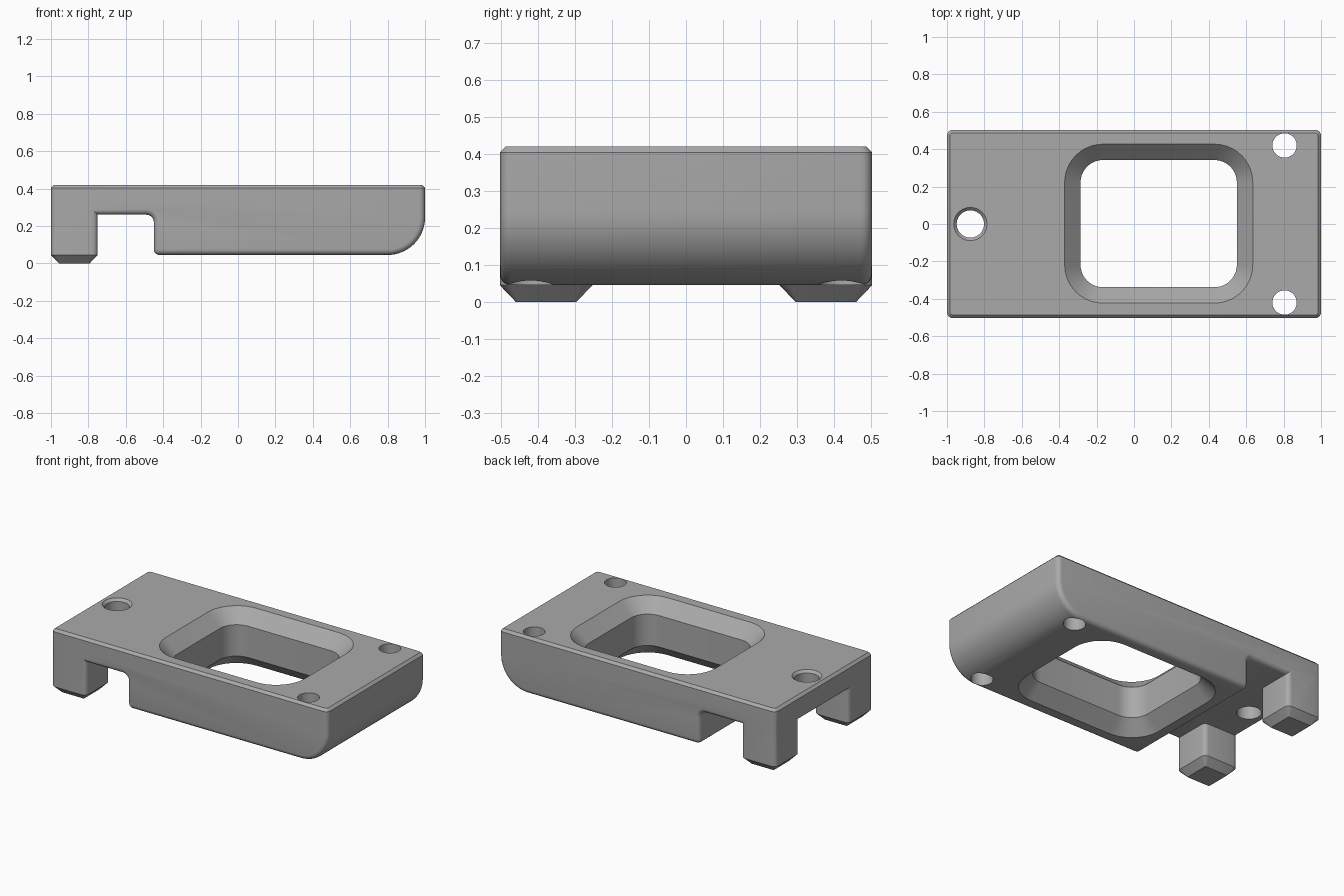
import bpy, bmesh, math
from mathutils import Vector

cube = bpy.data.objects.get("Cube")
if cube:
    bpy.data.objects.remove(cube, do_unlink=True)

TOP, BASE, LEDGE, HALF_W = 0.42, 0.045, 0.26, 0.503
FILLET = 0.03

grey = bpy.data.materials.new("plain grey")
grey.use_nodes = True
grey.diffuse_color = (0.4, 0.4, 0.4, 1)
grey.node_tree.nodes["Principled BSDF"].inputs["Base Color"].default_value = (0.4, 0.4, 0.4, 1)


def make_object(name, bm):
    bmesh.ops.recalc_face_normals(bm, faces=bm.faces[:])
    mesh = bpy.data.meshes.new(name)
    bm.to_mesh(mesh)
    bm.free()
    mesh.materials.append(grey)
    obj = bpy.data.objects.new(name, mesh)
    bpy.context.collection.objects.link(obj)
    return obj


def arc(cx, cy, r, start, end, n):
    angles = [math.radians(start + (end - start) * i / n) for i in range(n + 1)]
    return [(cx + r * math.cos(a), cy + r * math.sin(a)) for a in angles]


def loft(name, cx, cy, sections, n):
    """Stack rounded rectangles given as (z, half x, half y, corner radius)."""
    bm = bmesh.new()
    rings = []
    for z, hx, hy, r in sections:
        pts = []
        for k, (sx, sy) in enumerate([(1, 1), (-1, 1), (-1, -1), (1, -1)]):
            corner = arc(cx + sx * (hx - r), cy + sy * (hy - r), r, 90 * k, 90 * k + 90, n)
            # a full circle shares the points where its quarters meet
            pts += corner[:-1] if r == hx else corner
        rings.append([bm.verts.new((x, y, z)) for x, y in pts])
    for a, b in zip(rings, rings[1:]):
        for i in range(len(a)):
            j = (i + 1) % len(a)
            bm.faces.new((a[i], a[j], b[j], b[i]))
    bm.faces.new(rings[0])
    bm.faces.new(rings[-1])
    return make_object(name, bm)


def combine(target, other, operation):
    mod = target.modifiers.new(other.name, 'BOOLEAN')
    mod.operation = operation
    mod.solver = 'EXACT'
    mod.object = other
    bpy.context.view_layer.objects.active = target
    bpy.ops.object.modifier_apply(modifier=mod.name)
    bpy.data.objects.remove(other, do_unlink=True)


# Body: side outline extruded across the width
outline = [(-1, TOP), (-1, LEDGE)]
outline += arc(-0.49, LEDGE - 0.04, 0.04, 90, 0, 6)
outline += [(-0.45, BASE)]
outline += arc(0.8, BASE + 0.2, 0.2, -90, 0, 16)
outline += [(1, TOP)]
bm = bmesh.new()
side = bm.faces.new([bm.verts.new((x, -HALF_W, z)) for x, z in outline])
ext = bmesh.ops.extrude_face_region(bm, geom=[side])
bmesh.ops.translate(bm, vec=Vector((0, 2 * HALF_W, 0)),
                    verts=[v for v in ext["geom"] if isinstance(v, bmesh.types.BMVert)])
bmesh.ops.recalc_face_normals(bm, faces=bm.faces[:])


def on_top(edge):
    return all(v.co.z > TOP - 0.0001 for v in edge.verts)


# Rounded lower and upright edges, then a flat chamfer around the top
sharp = [e for e in bm.edges if not on_top(e) and e.calc_face_angle(0) > math.radians(30)]
bmesh.ops.bevel(bm, geom=sharp, offset=FILLET, segments=5, profile=0.5,
                affect='EDGES', clamp_overlap=False)
rim = [e for e in bm.edges if on_top(e)]
bmesh.ops.bevel(bm, geom=rim, offset=0.016, segments=1, affect='EDGES', clamp_overlap=False)
body = make_object("bracket_body", bm)

# Two feet with chamfered tips
for s in (-1, 1):
    foot = loft("foot", -0.875, s * (HALF_W - 0.125),
                [(0, 0.082, 0.082, 0.006), (BASE, 0.125, 0.125, FILLET),
                 (LEDGE + 0.08, 0.125, 0.125, FILLET)], 5)
    combine(body, foot, 'UNION')

# Window, chamfered on both faces
c, e = 0.085, 0.03
hx, hy, r = 0.418, 0.34, 0.12
wide = (hx + c + e, hy + c + e, r + c + e)
window = loft("window_cutter", 0.132, 0.002,
              [(BASE - e, *wide), (BASE + c, hx, hy, r),
               (TOP - c, hx, hy, r), (TOP + e, *wide)], 10)
combine(body, window, 'DIFFERENCE')

# Plain holes in the rounded end
for s in (-1, 1):
    hole = loft("hole_cutter", 0.805, s * 0.42,
                [(-0.1, 0.065, 0.065, 0.065), (TOP + 0.1, 0.065, 0.065, 0.065)], 10)
    combine(body, hole, 'DIFFERENCE')

# Countersunk hole between the feet
sink = loft("countersink_cutter", -0.875, 0,
            [(0.1, 0.073, 0.073, 0.073), (TOP - 0.016, 0.073, 0.073, 0.073),
             (TOP + 0.016, 0.105, 0.105, 0.105)], 10)
combine(body, sink, 'DIFFERENCE')

bpy.ops.object.select_all(action='DESELECT')
body.select_set(True)
bpy.context.view_layer.objects.active = body
bpy.ops.object.shade_smooth_by_angle(angle=math.radians(25))
